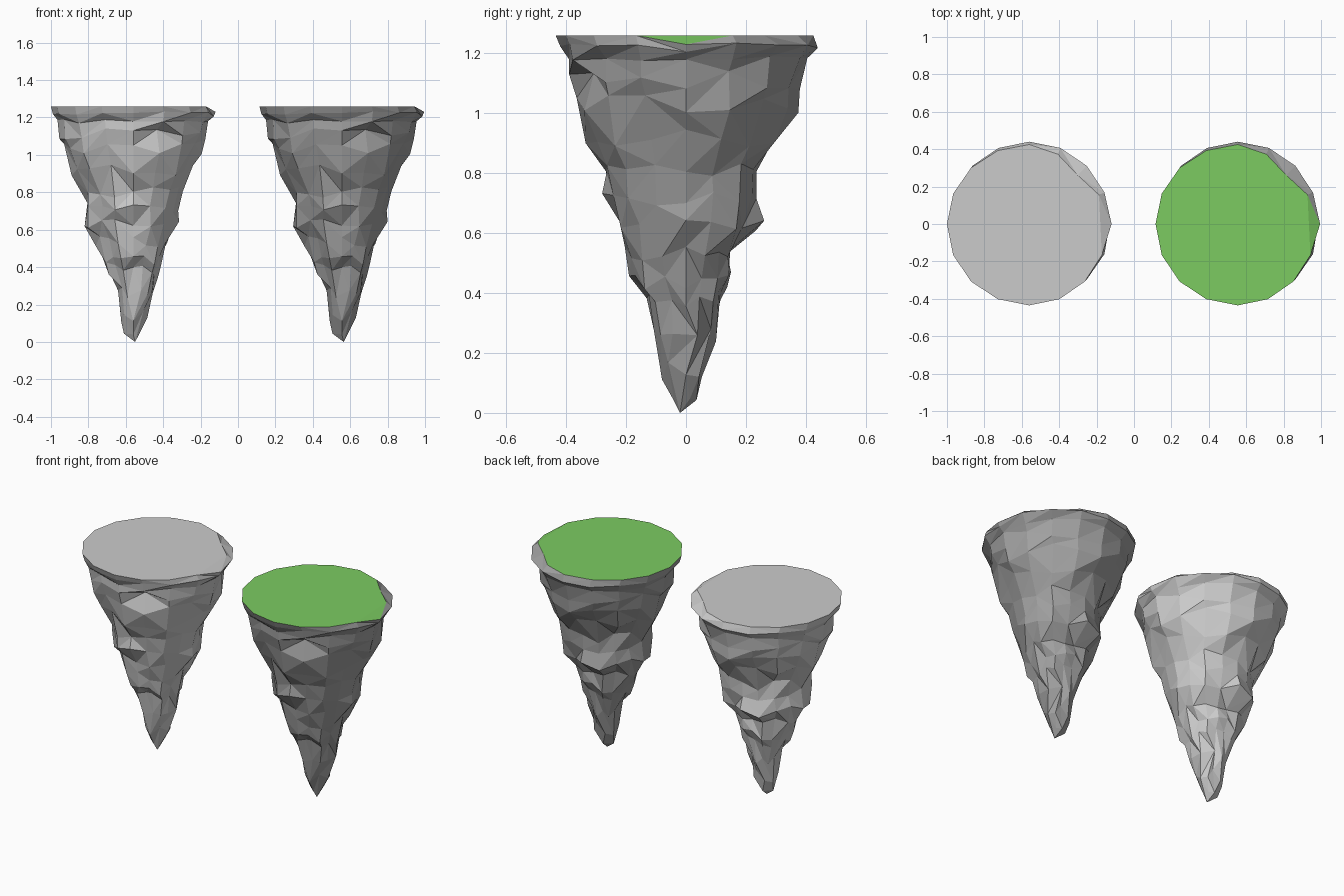
import bpy, bmesh, random
from math import sin, cos, pi

if "Cube" in bpy.data.objects:
    bpy.data.objects.remove(bpy.data.objects["Cube"])

SIDES = 16
# cross-sections: height, right, back, left, front extents
RINGS = [
    (1.26, .42, .425, .44, .435),
    (1.225, .435, .44, .43, .42),
    (1.18, .40, .405, .405, .39),
    (1.11, .385, .38, .395, .39),
    (1.03, .365, .375, .37, .365),
    (.92, .32, .305, .33, .335),
    (.80, .265, .235, .245, .265),
    (.71, .24, .235, .245, .28),
    (.63, .245, .225, .26, .225),
    (.54, .18, .15, .20, .205),
    (.44, .15, .15, .165, .19),
    (.38, .135, .115, .135, .13),
    (.26, .11, .10, .085, .12),
    (.14, .075, .055, .07, .08),
    (.04, .03, .035, .05, .04),
]
# local ledges, notches and knobs: (ring, side) -> radius factor
DETAIL = {(0, 2): .87, (0, 1): .96, (0, 3): .95, (2, 13): 1.03, (3, 13): .87,
          (4, 13): 1.03, (8, 4): 1.16, (8, 5): 1.2, (7, 5): .95, (9, 4): .9,
          (7, 11): 1.06, (8, 12): .94, (9, 11): 1.06, (10, 11): 1.08, (11, 12): .92,
          (7, 14): 1.06, (10, 3): 1.06}


def extents(i, blend):
    """Ring extents, partly averaged with the rings above and below."""
    if not blend:
        return RINGS[i][1:]
    h = (RINGS[i][0] - RINGS[i + 1][0]) / (RINGS[i - 1][0] - RINGS[i + 1][0])
    return [.8 * m + .2 * (h * u + (1 - h) * d)
            for u, m, d in zip(RINGS[i - 1][1:], RINGS[i][1:], RINGS[i + 1][1:])]


def rock_points():
    rng = random.Random(11)
    ridge = [rng.uniform(-.05, .04) for _ in range(SIDES)]   # vertical ridges
    rows = []
    for i, ring in enumerate(RINGS):
        row = []
        for k in range(SIDES):
            a = 2 * pi * k / SIDES
            r, b, l, f = extents(i, k % 4 and 5 < i < 14)
            s = DETAIL.get((i, k), 1)
            dz = 0
            if i > 1 and k % 4:
                s *= 1 + ridge[k] + rng.uniform(-.07, .06) if i > 4 else rng.uniform(.96, 1.02)
            if i > 0:
                dz = rng.uniform(-1, 1) * (.01 if i < 3 else .012 if i > 13 else .033)
            x, y = cos(a), sin(a)
            row.append((x * (r if x > 0 else l) * s, y * (b if y > 0 else f) * s, ring[0] + dz))
        rows.append(row)
    # chipped corner of the flat top
    rows[0][0] = (.44, 0, 1.23)
    rows[1][0] = (.43, 0, 1.205)
    return rows


def finish(bm, name, x, mat=None):
    me = bpy.data.meshes.new(name)
    bm.to_mesh(me)
    bm.free()
    ob = bpy.data.objects.new(name, me)
    ob.location.x = x
    if mat:
        me.materials.append(mat)
    bpy.context.collection.objects.link(ob)


def floating_rock(name, x, top_mat=None, rock_mat=None):
    rows = rock_points()
    rng = random.Random(3)
    # craggy tapering body
    bm = bmesh.new()
    v = [[bm.verts.new(p) for p in row] for row in rows]
    for i in range(len(v) - 1):
        for k in range(SIDES):
            n = (k + 1) % SIDES
            a, b, c, d = v[i][k], v[i + 1][k], v[i + 1][n], v[i][n]
            if rng.random() < .5:
                bm.faces.new((a, b, c)); bm.faces.new((a, c, d))
            else:
                bm.faces.new((a, b, d)); bm.faces.new((b, c, d))
    tip = bm.verts.new((.01, -.02, 0))
    for k in range(SIDES):
        bm.faces.new((v[-1][k], tip, v[-1][(k + 1) % SIDES]))
    # fewer, larger facets toward the tip
    low = [w for w in bm.verts if w.co.z < .9]
    bmesh.ops.remove_doubles(bm, verts=low, dist=.045)
    min(bm.verts, key=lambda w: w.co.z).co.z = 0
    bmesh.ops.recalc_face_normals(bm, faces=bm.faces[:])
    finish(bm, name + "_rock", x, rock_mat)
    # flat top
    bm = bmesh.new()
    t = [bm.verts.new(p) for p in rows[0]]
    bm.faces.new(t[1:])
    bm.faces.new((t[-1], t[0], t[1]))
    finish(bm, name + "_top", x, top_mat)


def colour(name, rgb):
    m = bpy.data.materials.new(name)
    m.diffuse_color = (*rgb, 1)
    m.use_nodes = True
    m.node_tree.nodes["Principled BSDF"].inputs["Base Color"].default_value = m.diffuse_color
    return m


floating_rock("bare", -.56)
floating_rock("grassy", .555, colour("grass", (.2, .6, .12)), colour("dark_stone", (.36, .36, .36)))
